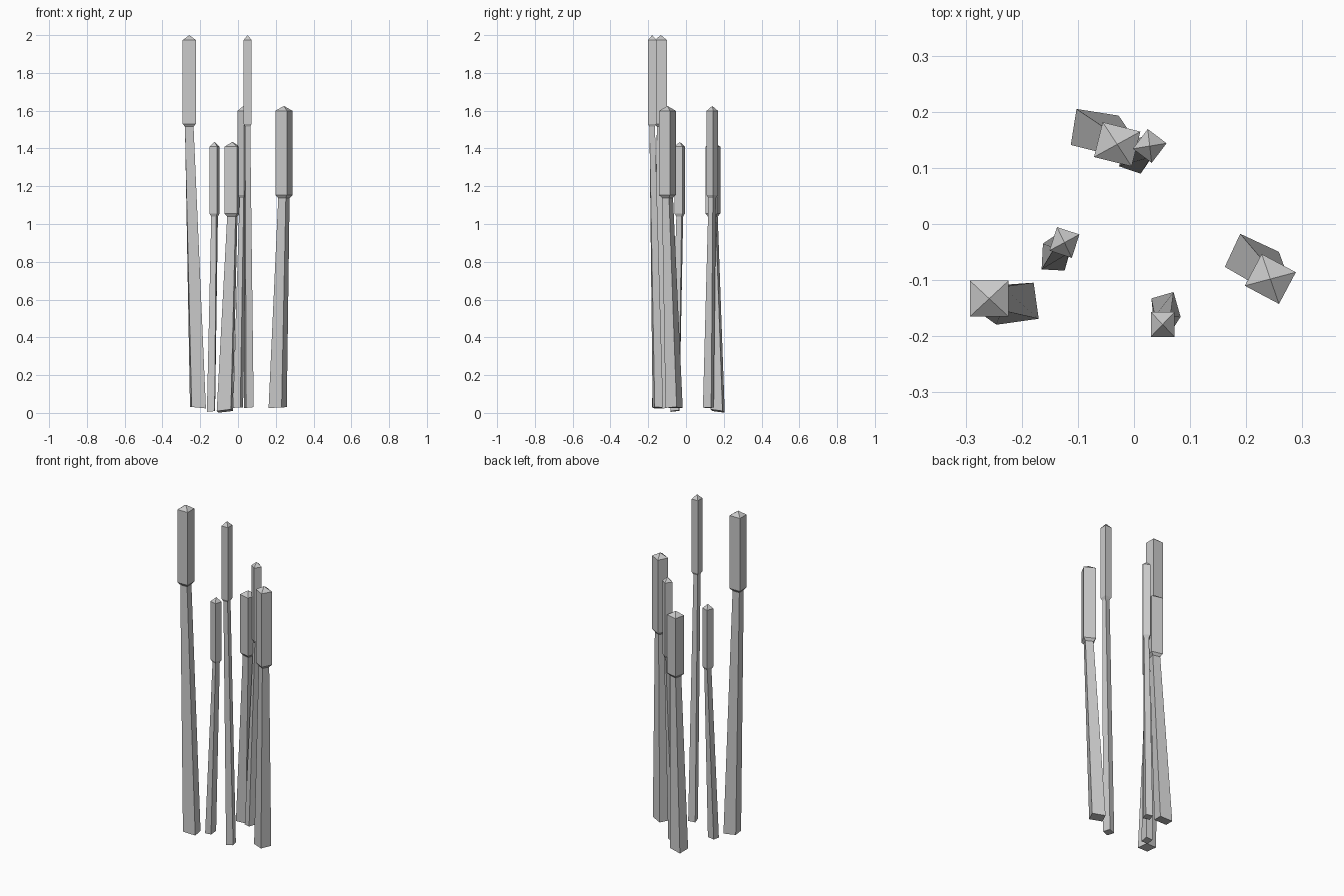
import bpy
import bmesh
from math import radians
from mathutils import Vector, Matrix

if "Cube" in bpy.data.objects:
    bpy.data.objects.remove(bpy.data.objects["Cube"])


def ring(center, w, d, angle, z, slope=(0, 0)):
    """Four corners of a rotated rectangle, optionally on a sloping plane."""
    rot = Matrix.Rotation(radians(angle), 2)
    pts = []
    for sx, sy in ((-1, -1), (1, -1), (1, 1), (-1, 1)):
        p = rot @ Vector((sx * w / 2, sy * d / 2))
        pts.append((center[0] + p.x, center[1] + p.y,
                    z + p.x * slope[0] + p.y * slope[1]))
    return pts


def loft(name, rings, cap_bottom=False, tip=None):
    bm = bmesh.new()
    loops = [[bm.verts.new(p) for p in r] for r in rings]
    for lo, hi in zip(loops, loops[1:]):
        for i in range(4):
            j = (i + 1) % 4
            bm.faces.new((lo[i], lo[j], hi[j], hi[i]))
    if cap_bottom:
        bm.faces.new(loops[0][::-1])
    if tip:
        apex = bm.verts.new(tip)
        for i in range(4):
            bm.faces.new((loops[-1][i], loops[-1][(i + 1) % 4], apex))
    mesh = bpy.data.meshes.new(name)
    bm.to_mesh(mesh)
    bm.free()
    obj = bpy.data.objects.new(name, mesh)
    bpy.context.collection.objects.link(obj)


# base and head rectangles (width, depth) for each thickness
SIZES = {"thick": ((0.076, 0.065), (0.069, 0.064)),
         "thin": ((0.041, 0.046), (0.042, 0.044))}

# name, thickness, base centre, base angle, base z, base slope,
# head centre, head angle, neck z, tip z
REEDS = [
    ("tall_left", "thick", (-.212, -.142), 8, .028, (-.1, 0), (-.258, -.133), 0, 1.515, 2.0),
    ("tall_front", "thin", (.057, -.149), 16, .028, (.1, 0), (.051, -.179), 0, 1.515, 2.0),
    ("medium_right", "thick", (.210, -.063), -25, .028, (.05, 0), (.243, -.098), -28, 1.138, 1.625),
    ("medium_back", "thin", (.0, .118), -19, .028, (.05, 0), (.028, .139), -37, 1.138, 1.625),
    ("short_back", "thick", (-.070, .167), -9, .010, (.1, -.15), (-.030, .142), -14, 1.04, 1.435),
    ("short_left", "thin", (-.143, -.059), -3, .010, (.1, .1), (-.124, -.033), -18, 1.04, 1.435),
]

for name, kind, base, b_ang, b_z, slope, head, h_ang, neck_z, tip_z in REEDS:
    (bw, bd), (hw, hd) = SIZES[kind]
    neck = ring(head, hw * 0.66, hd * 0.66, h_ang, neck_z)
    # tapering, leaning stem
    loft(name + "_stem", [ring(base, bw, bd, b_ang, b_z, slope), neck], cap_bottom=True)
    # block head with chamfered underside and pyramid tip
    loft(name + "_seed_head",
         [neck, ring(head, hw, hd, h_ang, neck_z + 0.015),
          ring(head, hw, hd, h_ang, tip_z - 0.026)],
         tip=(head[0], head[1], tip_z))
